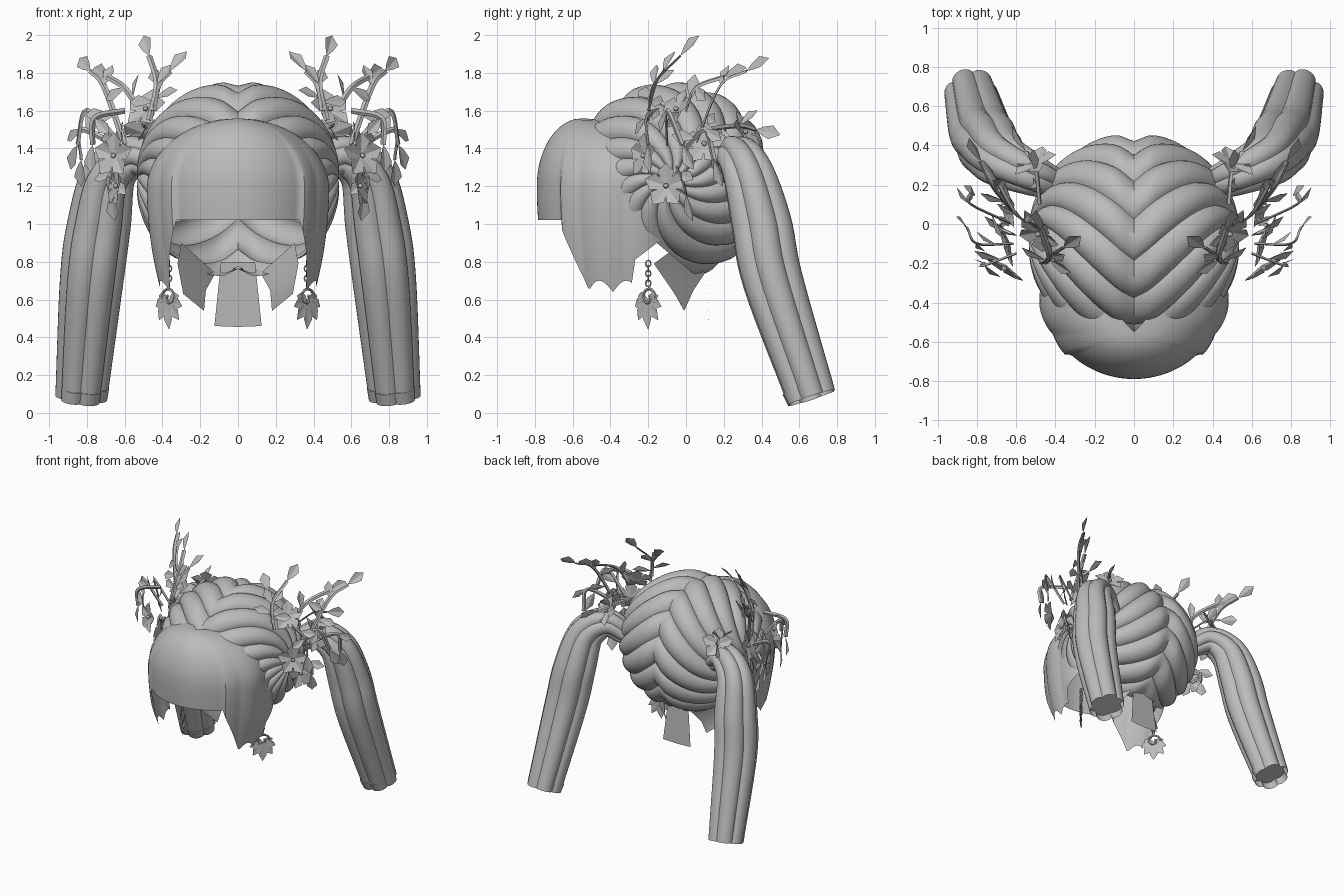
import bpy, bmesh, math, random
from mathutils import Vector, Matrix
from math import sin, cos, pi, radians

if "Cube" in bpy.data.objects:
    bpy.data.objects.remove(bpy.data.objects["Cube"])

random.seed(4)
grey = bpy.data.materials.new("plain grey")
grey.diffuse_color = (0.5, 0.5, 0.5, 1)
grey.use_nodes = True
grey.node_tree.nodes["Principled BSDF"].inputs["Base Color"].default_value = grey.diffuse_color


def finish(bm, name, mirror=False, angle=35):
    mesh = bpy.data.meshes.new(name)
    bmesh.ops.recalc_face_normals(bm, faces=bm.faces)
    bm.to_mesh(mesh)
    bm.free()
    ob = bpy.data.objects.new(name, mesh)
    bpy.context.collection.objects.link(ob)
    mesh.materials.append(grey)
    bpy.context.view_layer.objects.active = ob
    ob.select_set(True)
    bpy.ops.object.shade_smooth_by_angle(angle=radians(angle))
    ob.select_set(False)
    if mirror:
        ob.modifiers.new("Mirror", 'MIRROR').use_mirror_merge = False


def grid(bm, rows, closed=False):
    vs = [[bm.verts.new(p) for p in r] for r in rows]
    n = len(rows[0])
    for a, b in zip(vs, vs[1:]):
        for j in range(n if closed else n - 1):
            k = (j + 1) % n
            bm.faces.new((a[j], a[k], b[k], b[j]))
    return vs


def spline(pts, n):
    p = [Vector(q) for q in pts]
    p = [2 * p[0] - p[1]] + p + [2 * p[-1] - p[-2]]
    out = []
    for a, b, c, d in zip(p, p[1:], p[2:], p[3:]):
        for k in range(n):
            t = k / n
            out.append(0.5 * (2 * b + (c - a) * t + (2 * a - 5 * b + 4 * c - d) * t * t
                              + (3 * b - a - 3 * c + d) * t ** 3))
    return out + [p[-2]]


def tube(bm, pts, sides=6, n=5, shape=lambda a: 1, flat=1):
    """Sweep along points (x, y, z, radius); returns the end cap."""
    path = spline(pts, n)
    pos = [q.to_3d() for q in path]
    side, rows = None, []
    for i, q in enumerate(path):
        t = (pos[min(i + 1, len(pos) - 1)] - pos[max(i - 1, 0)]).normalized()
        side = t.cross((0, 1, 0.2)) if side is None else side - t * side.dot(t)
        side.normalize()
        up = t.cross(side)
        rows.append([pos[i] + q[3] * shape(a) * (side * cos(a) + up * sin(a) * flat)
                     for a in (2 * pi * k / sides for k in range(sides))])
    vs = grid(bm, rows, True)
    bm.faces.new(vs[0])
    return bm.faces.new(vs[-1])


def leaf(bm, base, direction, normal, length, width):
    base, d, n = Vector(base), Vector(direction).normalized(), Vector(normal)
    s = d.cross(n).normalized()
    n = s.cross(d)
    v = [bm.verts.new(base + d * length * u + s * width * w + n * width * abs(w) * 0.3)
         for u, w in ((0, 0), (.3, .3), (.65, .5), (1, 0), (.65, -.5), (.3, -.3))]
    bm.faces.new((v[0], v[1], v[2], v[3]))
    bm.faces.new((v[0], v[3], v[4], v[5]))


def flower(bm, centre, normal, r):
    n = Vector(normal).normalized()
    u = n.cross((0, 0, 1)).normalized()
    w = u.cross(n)
    for k in range(5):
        a = 2 * pi * k / 5 + 0.3
        leaf(bm, centre, u * cos(a) + w * sin(a) + n * 0.2, n, r, r * 0.75)
    bmesh.ops.create_icosphere(bm, subdivisions=2, radius=0.014,
                               matrix=Matrix.Translation(Vector(centre) + n * 0.02))


# Braided hair cap: chevron lobes running along the midline
bm = bmesh.new()
rows = []
for i in range(169):
    t0 = 2 * pi * i / 168
    row = []
    for j in range(49):
        s = -pi / 2 + pi * j / 48
        t = t0 + 0.9 * abs(s)
        bump = abs(sin(7 * t0)) ** 0.7
        k = 0.955 + 0.07 * bump * max(0, cos(s)) ** 0.5 - 0.06 * math.exp(-(s / 0.1) ** 2)
        row.append((0.55 * k * sin(s), -0.08 - 0.53 * k * cos(s) * cos(t),
                    1.23 + 0.52 * k * cos(s) * sin(t)))
    rows.append(row)
grid(bm, rows)
bmesh.ops.remove_doubles(bm, verts=bm.verts, dist=0.0005)
bmesh.ops.bisect_plane(bm, geom=bm.verts[:] + bm.edges[:] + bm.faces[:], plane_co=(0, 0, .77),
                       plane_no=(0, .84, 1), clear_inner=True)
finish(bm, "braided_hair_cap")


# Fringe and side locks in one curved sheet with a stepped, toothed hem
def hem(a):
    if a <= 44:
        return 1.02
    if a <= 62:
        return 1.0 - 0.34 * (a - 44) / 18
    return 0.64 + 0.06 * abs(sin(radians((a - 62) * 9))) if a <= 96 else 0.8 + 0.006 * (a - 96)


bm = bmesh.new()
rows = []
for deg in range(-118, 119, 2):
    a, low = radians(deg), hem(abs(deg))
    lock = min(1, max(0, (abs(deg) - 43) / 3))
    row = []
    for j in range(21):
        z = 1.56 - (1.56 - low) * (j / 20) ** 1.5
        t = min(1, (1.56 - z) / 0.36)
        dome = math.sqrt(max(0, 1 - (1 - t) ** 2))
        r = (dome - 0.5 * max(0, 1.2 - z) ** 2) * (1 + t * lock * (0.015 + 0.03 * abs(sin(a * 6))))
        row.append((0.47 * r * sin(a), -0.55 + 0.22 * dome - 0.46 * r * cos(a), z))
    rows.append(row)
grid(bm, rows)
bmesh.ops.remove_doubles(bm, verts=bm.verts, dist=0.0005)
finish(bm, "fringe_and_side_locks")

# Pigtails with lobed section and hollow end
bm = bmesh.new()
end = tube(bm, [(.40, .2, 1.28, .08), (.54, .26, 1.36, .11), (.68, .33, 1.26, .14),
                (.735, .4, 1.0, .165), (.775, .46, .7, .165), (.83, .665, .08, .135)],
           sides=48, n=7, shape=lambda a: 0.86 + 0.16 * abs(sin(3 * a)) ** 0.7)
bmesh.ops.inset_individual(bm, faces=[end], thickness=0.025)
bmesh.ops.translate(bm, verts=end.verts, vec=(-.01, -.03, .06))
finish(bm, "pigtail", True)

# Loose tufts at the nape
bm = bmesh.new()
grid(bm, [[(0, .1, .8), (.09, .1, .8)], [(0, .12, .455), (.125, .12, .46)]])
grid(bm, [[(.12, .1, .74), (.3, -.02, .9)], [(.17, .04, .65), (.32, -.17, .79)],
          [(.18, -.01, .54), (.29, -.06, .63)]])
finish(bm, "nape_tuft", True)

# Flowers
bm = bmesh.new()
for c, n in (((.48, -.04, 1.6), (.5, -.7, .6)), ((.65, -.21, 1.36), (.5, -.8, .1)),
             ((.63, -.1, 1.2), (1, -.3, .1)), ((.62, .1, 1.42), (1, -.2, .3)),
             ((.5, .3, 1.48), (.4, .8, .5))):
    flower(bm, c, n, 0.125)
finish(bm, "flower", True, 20)

# Branches and twigs, each with a leaf at its tip and another on its side
bm, leaves = bmesh.new(), bmesh.new()
for a, b, c in (((.47, -.2, 1.55), (.43, -.17, 1.74), (.47, -.03, 1.89)),
                ((.45, -.2, 1.6), (.42, -.16, 1.74), (.36, -.12, 1.81)),
                ((.6, .05, 1.42), (.71, .18, 1.73), (.78, .32, 1.81)),
                ((.52, 0, 1.6), (.6, .05, 1.72), (.69, .2, 1.78)),
                ((.62, -.1, 1.42), (.8, -.1, 1.6), (.85, -.02, 1.42)),
                ((.62, 0, 1.4), (.83, .1, 1.5), (.83, .15, 1.34)),
                ((.6, -.15, 1.6), (.76, -.21, 1.56), (.77, -.2, 1.42)),
                ((.48, .1, 1.5), (.5, .28, 1.52), (.55, .37, 1.5)),
                ((.62, -.05, 1.3), (.68, -.02, 1.24), (.67, 0, 1.16))):
    tube(bm, [p + (.016,) for p in (a, b, c)], sides=4, n=6, flat=0.4)
    a, b, c = Vector(a), Vector(b), Vector(c)
    facing = Vector((.5, -.7, .4))
    leaf(leaves, c, c - b, facing, .15, .08)
    turn = (c - b).normalized().cross(facing) * random.choice((-1, 1))
    leaf(leaves, b, turn + (c - b).normalized() * .6, facing, .13, .07)
    leaf(leaves, a.lerp(b, .5), (b - a).normalized() * .5 - turn,
         (.8, random.uniform(-.8, .3), .4), .14, .07)
finish(bm, "branch", True)
finish(leaves, "leaf", True, 20)

# Earrings: chain links, curled hook and fan-shaped leaf pendant
bm = bmesh.new()
X, Y = 0.365, -0.2
for k in range(5):
    c, s = (1, 0) if k % 2 else (0, 1)
    tube(bm, [(X + .014 * c * cos(a), Y + .014 * s * cos(a), .79 - .026 * k + .018 * sin(a), .004)
              for a in (2 * pi * i / 8 for i in range(9))], sides=5, n=1)
tube(bm, [(X + .7 * r * cos(a), Y + .7 * r * cos(a), .61 + r * sin(a), .008)
          for a, r in ((.6 * i, .055 - .0035 * i) for i in range(13))], sides=6, n=2)
for k in range(-3, 4):
    a = radians(35 * k)
    leaf(bm, (X, Y, .6), (.7 * sin(a), .7 * sin(a), -cos(a)), (.7, -.7, 0), .16 - .027 * abs(k), .06)
finish(bm, "earring", True)
